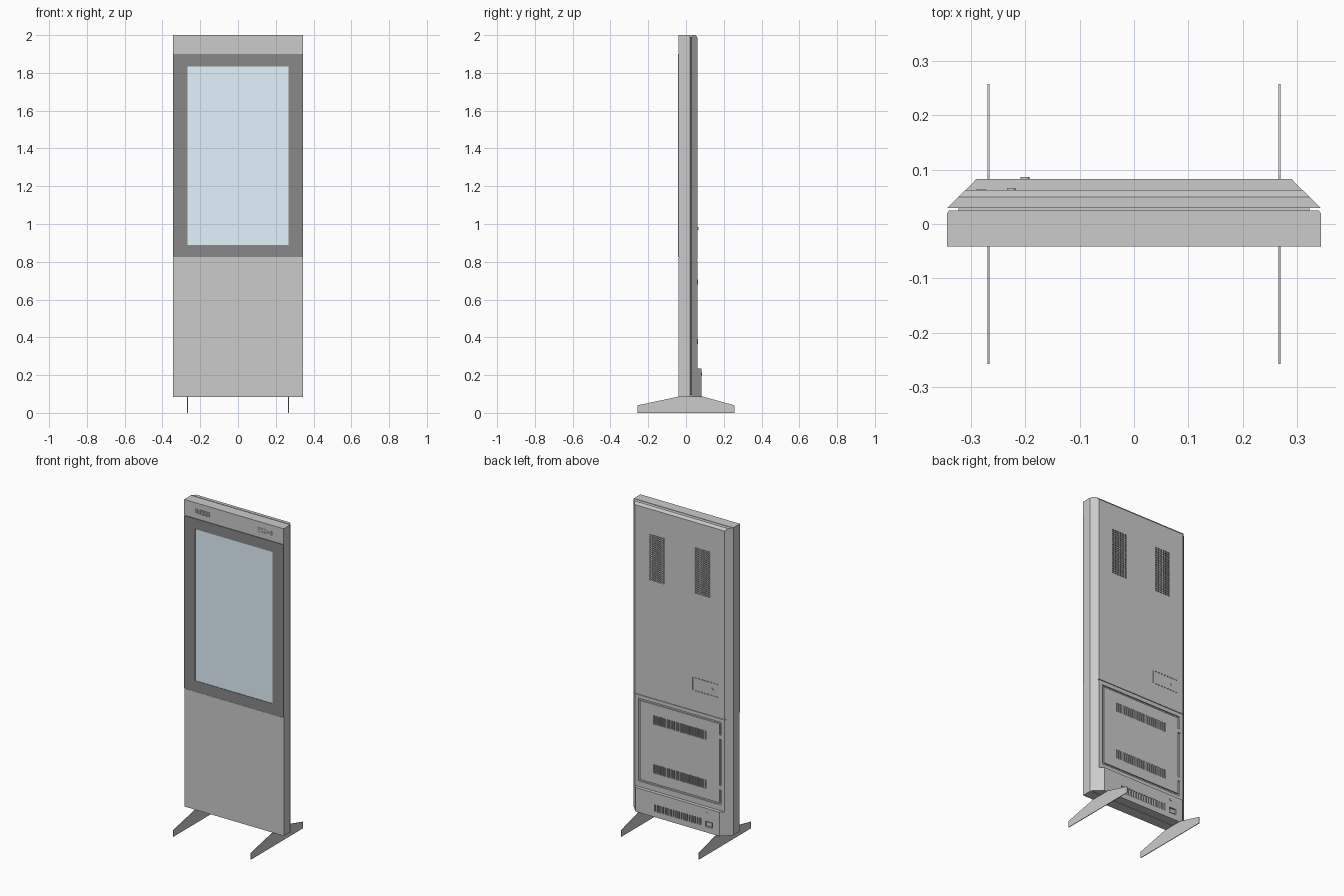
import bpy, bmesh
from mathutils import Vector

if "Cube" in bpy.data.objects:
    bpy.data.objects.remove(bpy.data.objects["Cube"])


def material(name, rgb):
    m = bpy.data.materials.new(name)
    m.diffuse_color = (*rgb, 1)
    m.use_nodes = True
    m.node_tree.nodes["Principled BSDF"].inputs["Base Color"].default_value = m.diffuse_color
    return m


def finish(name, bm, mat=None):
    bmesh.ops.recalc_face_normals(bm, faces=bm.faces)
    me = bpy.data.meshes.new(name)
    bm.to_mesh(me)
    bm.free()
    ob = bpy.data.objects.new(name, me)
    bpy.context.collection.objects.link(ob)
    if mat:
        me.materials.append(mat)
    return ob


def extrude(bm, pts, offset):
    f = bm.faces.new([bm.verts.new(p) for p in pts])
    r = bmesh.ops.extrude_face_region(bm, geom=[f])
    bmesh.ops.translate(bm, vec=offset, verts=[v for v in r["geom"] if isinstance(v, bmesh.types.BMVert)])


def boxes(name, items, mat=None):
    """items: (x0, x1, y0, y1, z0, z1)"""
    bm = bmesh.new()
    for x0, x1, y0, y1, z0, z1 in items:
        extrude(bm, [(x0, y0, z0), (x1, y0, z0), (x1, y1, z0), (x0, y1, z0)], (0, 0, z1 - z0))
    return finish(name, bm, mat)


def prism(name, pts, z0, z1, cut_plane=None):
    bm = bmesh.new()
    extrude(bm, [(x, y, z0) for x, y in pts], (0, 0, z1 - z0))
    if cut_plane:
        co, no = cut_plane
        bmesh.ops.bisect_plane(bm, geom=bm.verts[:] + bm.edges[:] + bm.faces[:],
                               plane_co=co, plane_no=no, clear_outer=True)
        bmesh.ops.holes_fill(bm, edges=[e for e in bm.edges if e.is_boundary])
    return finish(name, bm)


def cut(ob, items):
    cutter = boxes("cutter", items)
    cutter.hide_render = True
    m = ob.modifiers.new("cut", "BOOLEAN")
    m.operation, m.solver, m.object = "DIFFERENCE", "EXACT", cutter
    bpy.context.view_layer.objects.active = ob
    bpy.ops.object.modifier_apply(modifier=m.name)
    bpy.data.objects.remove(cutter)


def grid(x0, x1, nx, z0, z1, nz, y0, y1, fx=0.6, fz=0.5):
    """Evenly spaced slots filling a rectangle"""
    px, pz = (x1 - x0) / nx, (z1 - z0) / nz
    out = []
    for i in range(nx):
        for j in range(nz):
            x, z = x0 + (i + 0.5) * px, z0 + (j + 0.5) * pz
            out.append((x - px * fx / 2, x + px * fx / 2, y0, y1, z - pz * fz / 2, z + pz * fz / 2))
    return out


dark = material("dark_frame", (0.25, 0.25, 0.25))
blue = material("screen_glass", (0.76, 0.91, 0.98))
W, BOT, TOP = 0.343, 0.085, 2.0

# Front half of the housing and the recessed core seen in the side gap
prism("front_shell", [(-W, -0.037), (W, -0.037), (W, 0.02), (W - 0.004, 0.025),
                      (0.004 - W, 0.025), (-W, 0.02)], BOT, TOP)
boxes("gap_core", [(-0.322, 0.322, 0.015, 0.04, BOT + 0.01, TOP - 0.01)])

# Header panel with two speaker grilles
header = boxes("header_panel", [(-W, W, -0.041, -0.03, 1.902, TOP)])
cut(header, [b for x in (-0.267, 0.163)
             for b in grid(x, x + 0.104, 10, 1.934, 1.967, 4, -0.05, -0.036)])

# Screen frame and glass
boxes("screen_frame", [(-W, W, -0.0415, -0.036, 0.825, 0.89),
                       (-W, W, -0.0415, -0.036, 1.835, 1.90),
                       (-W, -0.267, -0.0415, -0.036, 0.89, 1.835),
                       (0.267, W, -0.0415, -0.036, 0.89, 1.835)], dark)
boxes("screen_glass", [(-0.267, 0.267, -0.0385, -0.034, 0.89, 1.835)], blue)
boxes("lower_front_panel", [(-W, W, -0.039, -0.03, BOT, 0.821)])

# Rear housing: tapered sides, sloped top edge, vents, seam, door recess, service hatch
BACK = 0.062
back = prism("back_shell", [(-W, 0.029), (W, 0.029), (0.31, BACK), (-0.31, BACK)], BOT, TOP,
             (Vector((0, 0.05, TOP)), Vector((0, 0.015, 0.012))))
D = 0.08
cuts = [(-0.36, 0.36, BACK - 0.005, D, 0.807, 0.813),
        (-0.285, 0.285, BACK - 0.008, D, 0.27, 0.785)]
for x in (-0.212, 0.104):
    cuts += grid(x, x + 0.108, 6, 1.54, 1.83, 24, BACK - 0.012, D, 0.75)
for z in (0.932, 1.012):
    cuts += grid(-0.27, -0.10, 8, z, z + 0.008, 1, BACK - 0.01, D, 0.55)
cuts.append((-0.093, -0.089, BACK - 0.01, D, 0.935, 1.017))
cut(back, cuts)

# Access door with two rows of vertical slots, and its latches
door = boxes("access_door", [(-0.274, 0.274, BACK - 0.01, BACK, 0.281, 0.774)])
cut(door, grid(-0.185, 0.185, 24, 0.65, 0.705, 1, BACK - 0.007, D, 0.5, 1)
    + grid(-0.185, 0.185, 24, 0.345, 0.40, 1, BACK - 0.007, D, 0.5, 1))
boxes("door_latches", [(-0.289, -0.272, BACK - 0.008, BACK + 0.002, z, z + 0.025) for z in (0.365, 0.68)])

# Base housing with slots and power socket
base = prism("base_housing", [(-0.31, 0.0615), (-0.289, 0.083), (0.289, 0.083), (0.31, 0.0615),
                              (0.31, 0.05), (-0.31, 0.05)], BOT, 0.235)
cut(base, grid(-0.165, 0.165, 18, 0.12, 0.163, 1, 0.071, 0.1, 0.5, 1)
    + [(-0.24, -0.192, 0.072, 0.1, 0.12, 0.155)])
boxes("power_socket", [(-0.234, -0.198, 0.07, 0.08, 0.125, 0.15)])

# Round locks on the hatch and the base
for name, x, y, z in (("hatch_lock", -0.225, BACK, 0.975), ("base_lock", -0.2, 0.083, 0.205)):
    bpy.ops.mesh.primitive_cylinder_add(vertices=16, radius=0.008, depth=0.006,
                                        location=(x, y, z), rotation=(1.5708, 0, 0))
    bpy.context.object.name = name

# Thin plate feet
for side, x in (("left", -0.267), ("right", 0.267)):
    bm = bmesh.new()
    prof = [(-0.257, 0), (0.257, 0), (0.257, 0.04), (0.09, 0.086), (-0.04, 0.086), (-0.257, 0.04)]
    extrude(bm, [(x - 0.002, y, z) for y, z in prof], (0.004, 0, 0))
    finish(side + "_foot", bm)
